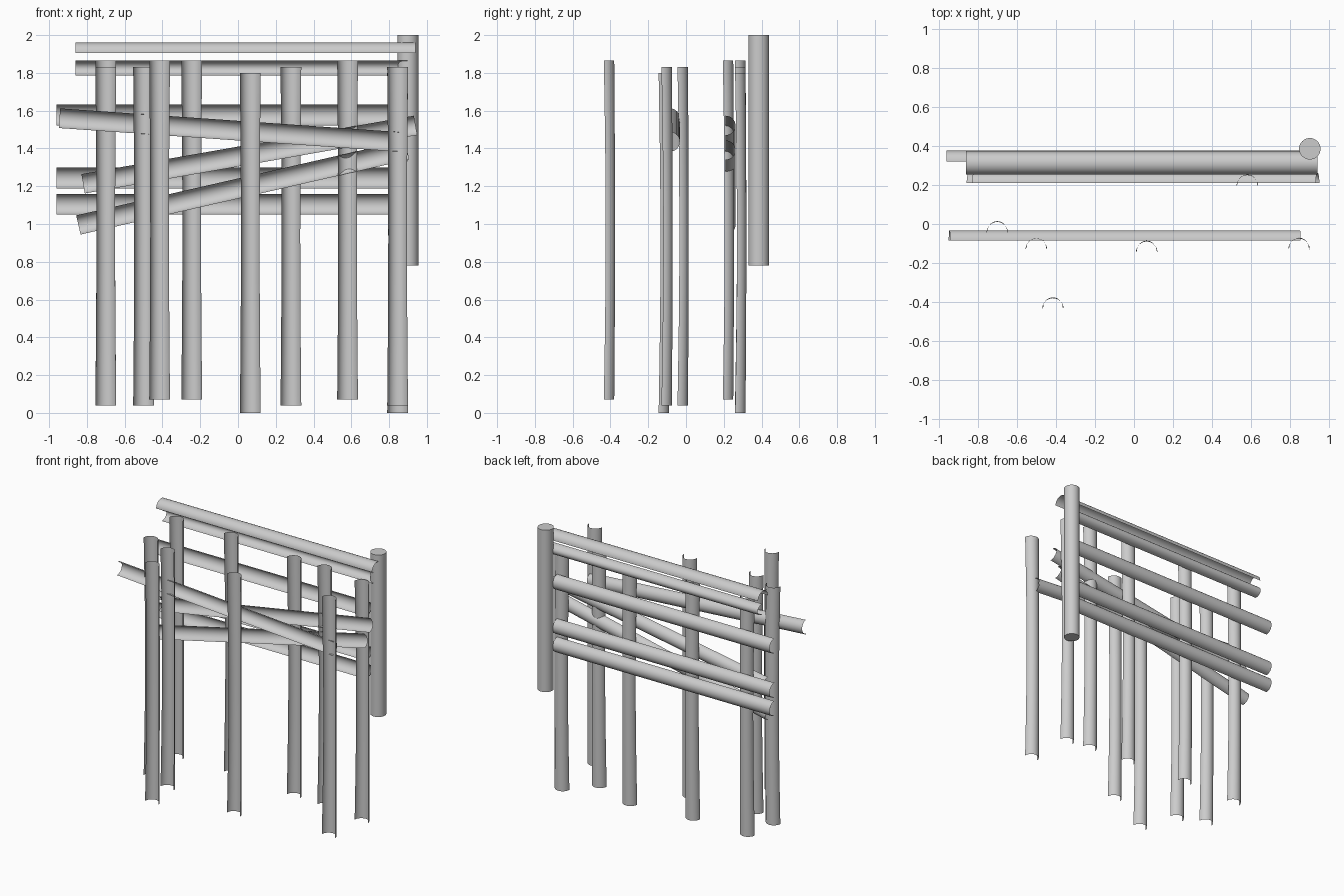
import bpy, bmesh, math
from mathutils import Vector

if "Cube" in bpy.data.objects:
    bpy.data.objects.remove(bpy.data.objects["Cube"])

SEG = 16


def half_pipe(name, a, b, bulge=(0, 1, 0), r=0.055, half=None, waist=0.0, bow=0.0, rings=1):
    """Open half-round log from a to b, bulging along one direction."""
    a, b, out = Vector(a), Vector(b), Vector(bulge)
    side = (b - a).normalized().cross(out).normalized()
    half = half or r
    bm = bmesh.new()
    rows = []
    for i in range(rings + 1):
        t = i / rings
        s = math.sin(math.pi * t) if rings > 1 else 0.0
        c = a.lerp(b, t) + out * bow * s
        k = 1 - waist * s
        rows.append([bm.verts.new(c + side * (half * k * math.cos(math.pi * j / SEG))
                                  + out * (r * k * math.sin(math.pi * j / SEG)))
                     for j in range(SEG + 1)])
    for lo, hi in zip(rows, rows[1:]):
        for j in range(SEG):
            bm.faces.new((lo[j], lo[j + 1], hi[j + 1], hi[j]))
    for f in bm.faces:
        f.smooth = True
    # outer faces point along the bulge
    if sum((f.normal.dot(out) for f in bm.faces if not f.normal_update()), 0) < 0:
        bmesh.ops.reverse_faces(bm, faces=bm.faces[:])
    me = bpy.data.meshes.new(name)
    bm.to_mesh(me)
    bm.free()
    ob = bpy.data.objects.new(name, me)
    bpy.context.collection.objects.link(ob)
    return ob


# round end post
bpy.ops.mesh.primitive_cylinder_add(vertices=32, radius=0.055, depth=1.22,
                                    location=(0.9, 0.385, 1.39))
post = bpy.context.object
post.name = "end_post"
bpy.ops.object.shade_smooth_by_angle()

# upright stakes: x, y of the open edge, bottom, top
stakes = [
    (-0.70, 0.26, 0.07, 1.865), (-0.245, 0.26, 0.07, 1.865),
    (0.28, 0.26, 0.04, 1.83), (0.845, 0.26, 0.0, 1.80),
    (-0.70, -0.045, 0.04, 1.83), (-0.50, -0.13, 0.04, 1.83),
    (-0.415, -0.435, 0.07, 1.865), (0.065, -0.145, 0.0, 1.80),
    (0.58, 0.195, 0.07, 1.865), (0.845, -0.13, 0.04, 1.83),
]
for i, (x, y, z0, z1) in enumerate(stakes):
    half_pipe(f"stake_{i + 1}", (x, y, z0), (x, y, z1), waist=0.1, bow=0.01, rings=10)

# top handrail, rounded side up
half_pipe("handrail", (-0.86, 0.312, 1.905), (0.94, 0.312, 1.905), bulge=(0, 0, 1), r=0.055, half=0.058)

# narrow rail under the handrail
half_pipe("narrow_rail", (-0.86, 0.32, 1.825), (0.90, 0.32, 1.825), half=0.04)

# level back rails
for i, z in enumerate((1.105, 1.243, 1.577)):
    half_pipe(f"level_rail_{i + 1}", (-0.96, 0.32, z), (0.85, 0.32, z))

# fallen slanted rails
half_pipe("slanted_rail_front", (-0.945, -0.085, 1.56), (0.85, -0.085, 1.435), r=0.052)
half_pipe("slanted_rail_upper", (-0.82, 0.21, 1.213), (0.94, 0.21, 1.522), r=0.052)
half_pipe("slanted_rail_lower", (-0.845, 0.21, 0.995), (0.895, 0.21, 1.392), r=0.052)
